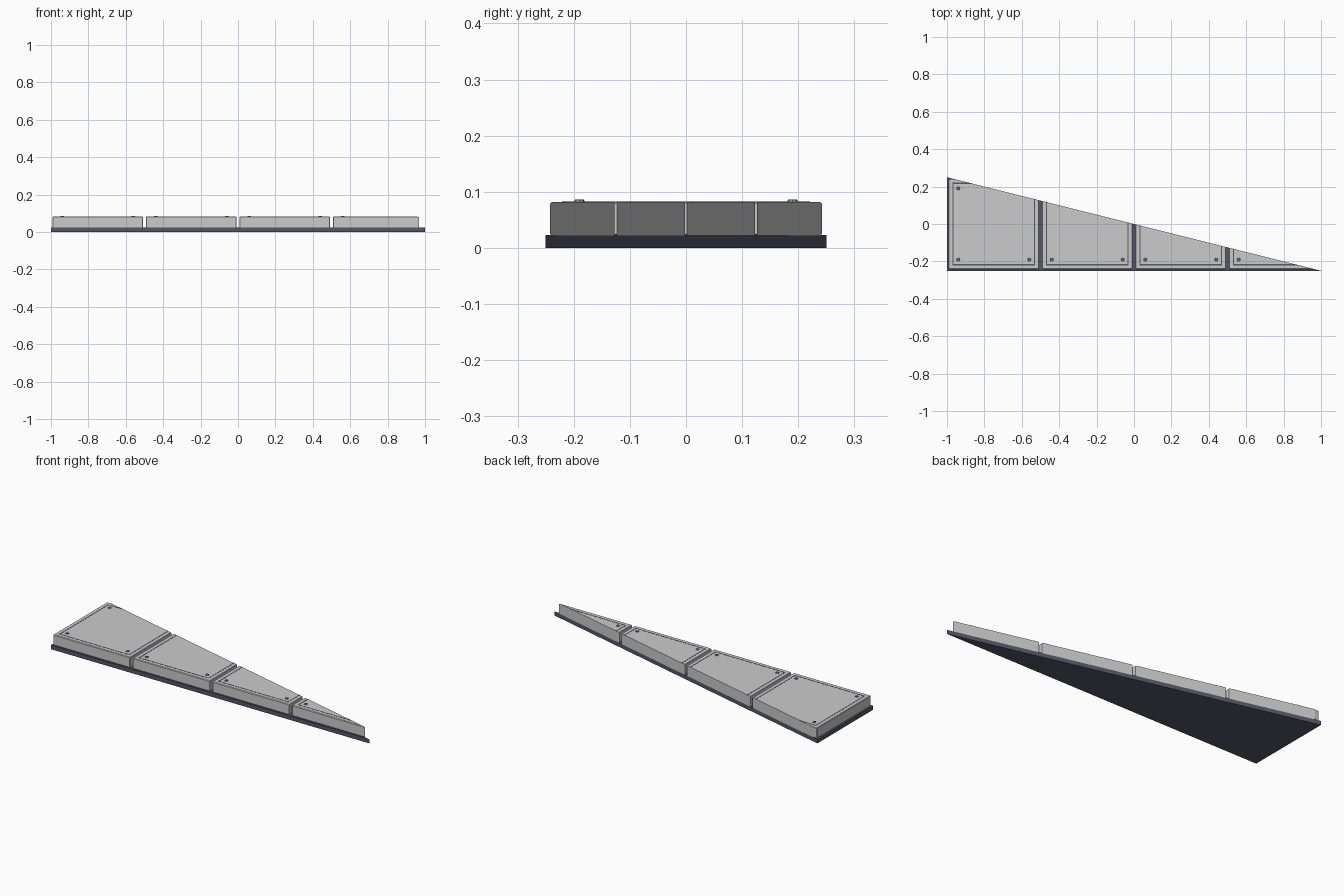
import bpy, bmesh
from mathutils import Matrix

if "Cube" in bpy.data.objects:
    bpy.data.objects.remove(bpy.data.objects["Cube"])


def material(name, rgb):
    m = bpy.data.materials.new(name)
    m.diffuse_color = (*rgb, 1)
    m.use_nodes = True
    m.node_tree.nodes["Principled BSDF"].inputs["Base Color"].default_value = m.diffuse_color
    return m


navy = material("dark_navy", (0.09, 0.095, 0.14))
slate = material("slate", (0.2, 0.22, 0.29))


def clip(bm):
    """Cut away everything beyond the diagonal y = -x/4."""
    bmesh.ops.bisect_plane(bm, geom=bm.verts[:] + bm.edges[:] + bm.faces[:], dist=1e-6,
                           plane_co=(0, 0, 0), plane_no=(0.25, 1, 0), clear_outer=True)
    bmesh.ops.holes_fill(bm, edges=[e for e in bm.edges if e.is_boundary])


def finish(bm, name, mat):
    bmesh.ops.recalc_face_normals(bm, faces=bm.faces[:])
    me = bpy.data.meshes.new(name)
    bm.to_mesh(me)
    bm.free()
    if mat:
        me.materials.append(mat)
    bpy.context.collection.objects.link(bpy.data.objects.new(name, me))


def clipped_box(name, x, y, z, mat=None, bevel=0):
    bm = bmesh.new()
    size = [b - a for a, b in (x, y, z)]
    mid = [(a + b) / 2 for a, b in (x, y, z)]
    bmesh.ops.create_cube(bm, size=1, matrix=Matrix.Translation(mid) @ Matrix.Diagonal((*size, 1)))
    if bevel:
        bmesh.ops.bevel(bm, geom=bm.edges[:], offset=bevel, segments=1, affect='EDGES')
    clip(bm)
    if bm.faces:
        finish(bm, name, mat)
    else:
        bm.free()


def rivet(name, x, y):
    bm = bmesh.new()
    bmesh.ops.create_cone(bm, cap_ends=True, segments=8, radius1=0.01, radius2=0.008,
                          depth=0.006, matrix=Matrix.Translation((x, y, 0.083)))
    finish(bm, name, slate)


# wedge-shaped base plate
clipped_box("base_plate", (-1, 1), (-0.25, 0.25), (0, 0.023), navy)

TOP = 0.082
for i in range(4):
    cx = -0.75 + 0.5 * i
    n = i + 1
    # armour panel, cut along the diagonal
    clipped_box(f"panel_{n}", (cx - 0.242, cx + 0.242), (-0.242, 0.242), (0.022, TOP), None, 0.003)
    # thin seam frame
    f, w, z = 0.218, 0.003, (TOP - 0.002, TOP + 0.0006)
    for s, side in ((-1, "a"), (1, "b")):
        c = cx + s * f
        clipped_box(f"seam_x{side}_{n}", (c - w, c + w), (-f - w, f + w), z, navy)
        clipped_box(f"seam_y{side}_{n}", (cx - f + w, cx + f - w), (s * f - w, s * f + w), z, navy)
    # corner rivets that fall inside the wedge
    for sx in (-1, 1):
        for sy in (-1, 1):
            x, y = cx + sx * 0.19, sy * 0.19
            if y + x / 4 < -0.02:
                rivet(f"rivet_{n}_{sx}_{sy}", x, y)
